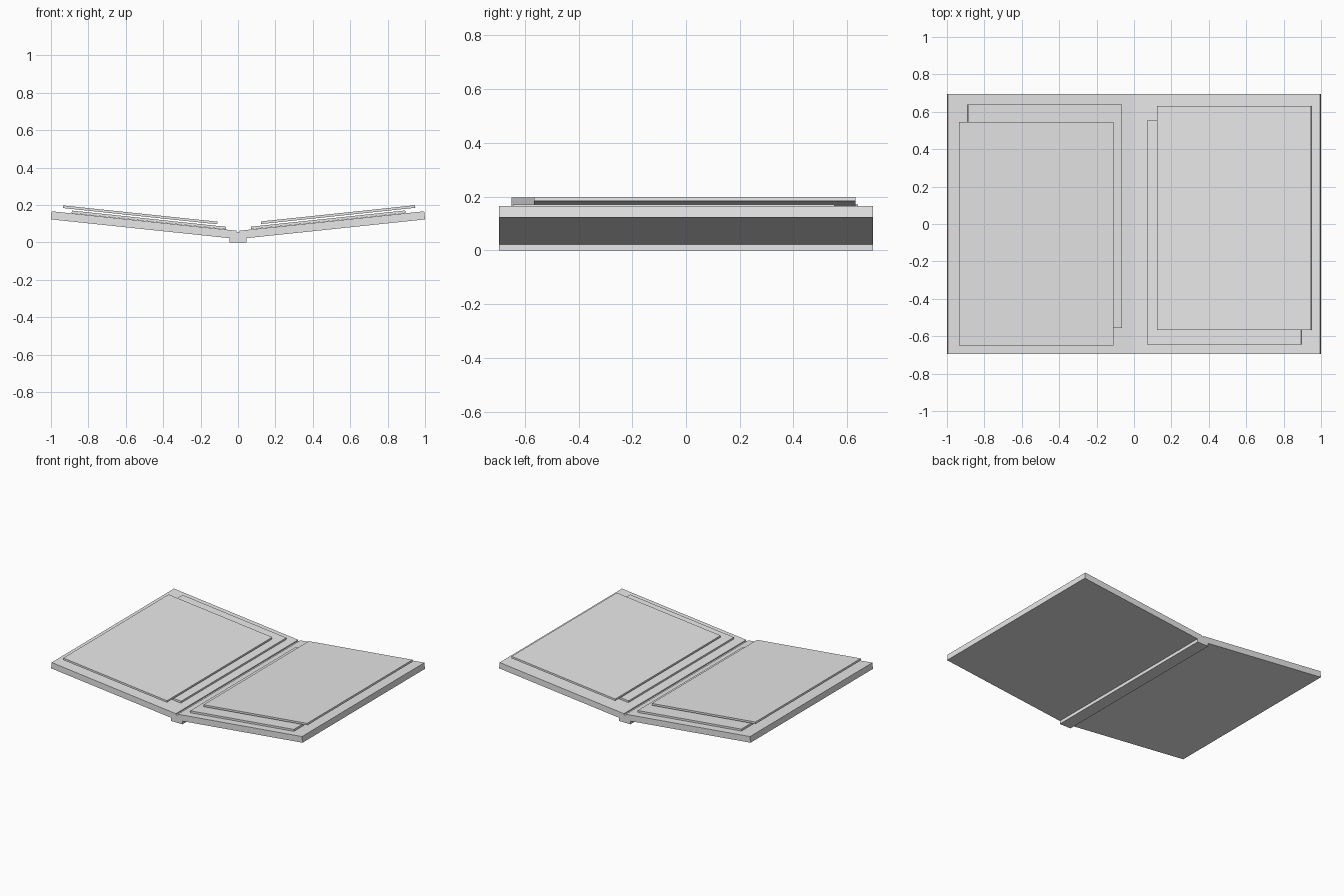
import bpy
from math import radians
from mathutils import Matrix

cube = bpy.data.objects.get("Cube")
if cube:
    bpy.data.objects.remove(cube, do_unlink=True)

grey = bpy.data.materials.new("light_grey")
grey.use_nodes = True
grey.diffuse_color = (0.8, 0.8, 0.8, 1)
grey.node_tree.nodes["Principled BSDF"].inputs["Base Color"].default_value = (0.8, 0.8, 0.8, 1)

TILT = radians(6)
HINGE = Matrix.Translation((0, 0, 0.018))
DEPTH = 1.39
SHEET_W, SHEET_D, SHEET_T = 0.829, 1.196, 0.014


def box(name, low, size, frame=Matrix()):
    """Box from its low corner and size, placed in a tilted frame."""
    centre = [a + s / 2 for a, s in zip(low, size)]
    bpy.ops.mesh.primitive_cube_add(size=1)
    ob = bpy.context.object
    ob.name = name
    ob.data.transform(frame @ Matrix.Translation(centre) @ Matrix.Diagonal((*size, 1)))
    ob.data.materials.append(grey)
    return ob


# Spine strip joining both covers
box("spine", (-0.045, -DEPTH / 2, 0), (0.09, DEPTH, 0.055))

# Each side: raised cover with two offset sheets; (inner edge, front edge)
sides = {
    "left": (1, (0.076, -0.643), (0.131, -0.566)),
    "right": (-1, (0.07, -0.556), (0.119, -0.65)),
}
for side, (sign, lower, upper) in sides.items():
    frame = HINGE @ Matrix.Rotation(-sign * TILT, 4, "Y")

    def panel(name, inner, front, base, width, depth, thick):
        x = inner if sign > 0 else -inner - width
        box(f"{side}_{name}", (x, front, base), (width, depth, thick), frame)

    panel("cover", 0.0125, -DEPTH / 2, 0, 0.993, DEPTH, 0.0435)
    panel("lower_sheet", *lower, 0.0445, SHEET_W, SHEET_D, SHEET_T)
    panel("upper_sheet", *upper, 0.067, SHEET_W, SHEET_D, SHEET_T)
